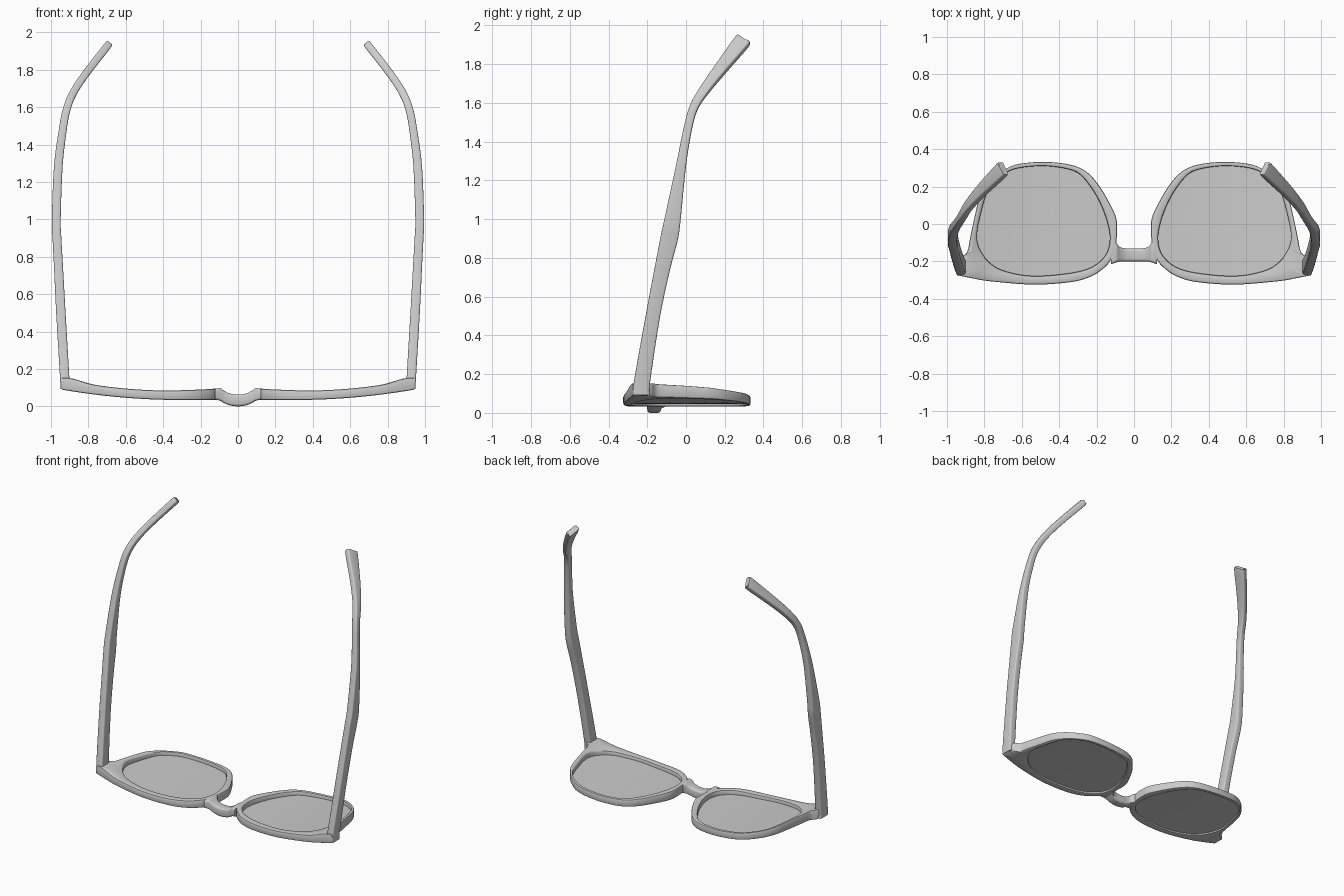
import bpy, bmesh, math
from mathutils import Vector
from mathutils.geometry import intersect_line_line_2d

if "Cube" in bpy.data.objects:
    bpy.data.objects.remove(bpy.data.objects["Cube"])


def spline(points, closed=False, steps=5):
    """Smooth curve through points of any dimension; sharp turns stay corners."""
    p = [Vector(q) for q in points]
    n = len(p)

    def get(i):
        return p[i % n] if closed else p[max(0, min(n - 1, i))]

    def tangent(i):
        a, b, c = get(i - 1), get(i), get(i + 1)
        u, v = b - a, c - b
        if u.length and v.length and u.dot(v) / (u.length * v.length) < 0.45:
            return u * 0
        return (c - a) / 2

    out = []
    for i in range(n if closed else n - 1):
        a, b, ta, tb = get(i), get(i + 1), tangent(i), tangent(i + 1)
        for k in range(steps):
            t = k / steps
            out.append(a * (2*t**3 - 3*t**2 + 1) + ta * (t**3 - 2*t**2 + t)
                       + b * (3*t**2 - 2*t**3) + tb * (t**3 - t**2))
    if not closed:
        out.append(p[-1])
    return out


def loft(name, rings, cyclic=False, mirror=True):
    """Skin equal-length closed rings; cap the ends unless cyclic."""
    bm = bmesh.new()
    vs = [[bm.verts.new(c) for c in r] for r in rings]
    m = len(rings[0])
    for i in range(len(vs) if cyclic else len(vs) - 1):
        a, b = vs[i], vs[(i + 1) % len(vs)]
        for j in range(m):
            k = (j + 1) % m
            bm.faces.new((a[j], a[k], b[k], b[j]))
    if not cyclic:
        bm.faces.new(vs[0])
        bm.faces.new(vs[-1])
    bmesh.ops.recalc_face_normals(bm, faces=bm.faces)
    me = bpy.data.meshes.new(name)
    bm.to_mesh(me)
    bm.free()
    me.shade_smooth()
    me.set_sharp_from_angle(angle=math.radians(35))
    ob = bpy.data.objects.new(name, me)
    bpy.context.collection.objects.link(ob)
    if mirror:
        ob.modifiers.new("Mirror", 'MIRROR')
    return ob


def rounded_rect(w, h, r):
    out = []
    for q, (sx, sy) in enumerate([(1, 1), (-1, 1), (-1, -1), (1, -1)]):
        for k in range(4):
            a = math.radians(90 * q + 30 * k)
            out.append((sx * (w / 2 - r) + r * math.cos(a),
                        sy * (h / 2 - r) + r * math.sin(a)))
    return out


# Wrap of the front: underside and upper side heights by distance from the middle
def low(x):
    return 0.034 + 0.057 * (max(0, x - 0.3) / 0.65) ** 2


TOP = spline([(0.07, 0.098), (0.12, 0.095), (0.2, 0.09), (0.36, 0.085), (0.5, 0.088),
              (0.65, 0.1), (0.78, 0.118), (0.86, 0.142), (0.9, 0.151), (0.96, 0.152)])


def high(x):
    for a, b in zip(TOP, TOP[1:]):
        if x <= b.x:
            return a.y + (b.y - a.y) * max(0, (x - a.x) / (b.x - a.x))
    return TOP[-1].y


# Outlines of the rim and the lens opening (x, y)
outer = spline([(0.095, 0.03), (0.13, 0.11), (0.19, 0.21), (0.255, 0.28), (0.34, 0.317),
                (0.475, 0.332), (0.61, 0.322), (0.69, 0.292), (0.77, 0.225), (0.825, 0.14),
                (0.852, 0.04), (0.875, -0.07), (0.893, -0.15), (0.935, -0.19),
                (0.946, -0.274), (0.86, -0.291), (0.77, -0.306), (0.54, -0.324),
                (0.34, -0.311), (0.235, -0.283), (0.17, -0.243), (0.125, -0.195),
                (0.1, -0.13), (0.091, -0.05)], True)
inner = spline([(0.14, 0), (0.19, 0.13), (0.27, 0.247), (0.34, 0.29), (0.475, 0.31),
                (0.61, 0.3), (0.69, 0.27), (0.775, 0.19), (0.82, 0.05), (0.84, -0.065),
                (0.822, -0.14), (0.77, -0.208), (0.69, -0.252), (0.54, -0.278),
                (0.34, -0.262), (0.225, -0.23), (0.155, -0.17), (0.13, -0.095)], True)
centre = Vector((0.48, 0.0))


def on_inner(o):
    for a, b in zip(inner, inner[1:] + inner[:1]):
        hit = intersect_line_line_2d(centre, o, a, b)
        if hit:
            return hit
    return centre.lerp(o, 0.92)


# Rims
rings = []
for o in outer:
    i = on_inner(o)
    d = o - i
    L = d.length
    d = d / L
    e = min(0.009, L * 0.3)
    f = e * 0.3
    ring = []
    for s, up, z in [(e, 0, 0), (L/2, 0, 0), (L-e, 0, 0), (L-f, 0, f), (L, 0, e),
                     (L, 1, -e), (L-f, 1, -f), (L-e, 1, 0), (L/2, 1, 0), (e, 1, 0),
                     (f, 1, -f), (0, 1, -e), (0, 0, e), (f, 0, f)]:
        q = i + d * s
        ring.append((q.x, q.y, (high(q.x) if up else low(q.x)) + z))
    rings.append(ring)
loft("rim", rings, cyclic=True)

# Lenses: thin curved shells seated slightly inside the rims
scales = [0.02, 0.25, 0.5, 0.75, 1.008]
rings = []
for k, z in [(k, 0.012) for k in scales] + [(k, 0.024) for k in reversed(scales)]:
    pts = [centre + (q - centre) * k for q in inner]
    rings.append([(q.x, q.y, low(q.x) + z) for q in pts])
loft("lens", rings)

# Bridge: stations of x, y front, y back, z low, z high
half = [(0, -0.2, -0.13, 0.0, 0.063), (0.045, -0.2, -0.13, 0.006, 0.069),
        (0.075, -0.201, -0.123, 0.018, 0.084), (0.095, -0.206, -0.1, 0.03, 0.097),
        (0.122, -0.215, -0.07, 0.036, 0.093)]
stations = spline([(-s[0],) + s[1:] for s in reversed(half[1:])] + half, steps=4)
rings = []
for x, y0, y1, z0, z1 in stations:
    rings.append([(x, (y0 + y1) / 2 + u, (z0 + z1) / 2 + v)
                  for u, v in rounded_rect(y1 - y0, z1 - z0, 0.014)])
loft("bridge", rings, mirror=False)

# Temples: stations of x, y, z, thickness, height
path = spline([(0.924, -0.23, 0.092, 0.05, 0.088), (0.927, -0.227, 0.16, 0.05, 0.083),
               (0.947, -0.171, 0.5, 0.05, 0.074), (0.96, -0.121, 0.75, 0.048, 0.08),
               (0.968, -0.087, 0.9, 0.047, 0.09), (0.9715, -0.069, 1.0, 0.047, 0.083),
               (0.961, -0.025, 1.28, 0.046, 0.051), (0.938, 0.01, 1.47, 0.042, 0.043),
               (0.918, 0.042, 1.58, 0.041, 0.044), (0.884, 0.098, 1.67, 0.04, 0.052),
               (0.816, 0.178, 1.775, 0.04, 0.065), (0.71, 0.286, 1.912, 0.04, 0.084),
               (0.704, 0.293, 1.92, 0.03, 0.072)])
pos = [Vector(s[:3]) for s in path]
rings = []
for i, s in enumerate(path):
    t = (pos[min(i + 1, len(pos) - 1)] - pos[max(i - 1, 0)]).normalized()
    if s[2] < 0.13:
        t = Vector((0, 0, 1))
    u = Vector((0, 1, 0)).cross(t).normalized()
    v = t.cross(u)
    rings.append([pos[i] + u * a + v * b for a, b in rounded_rect(s[3], s[4], 0.009)])
loft("temple_arm", rings)
